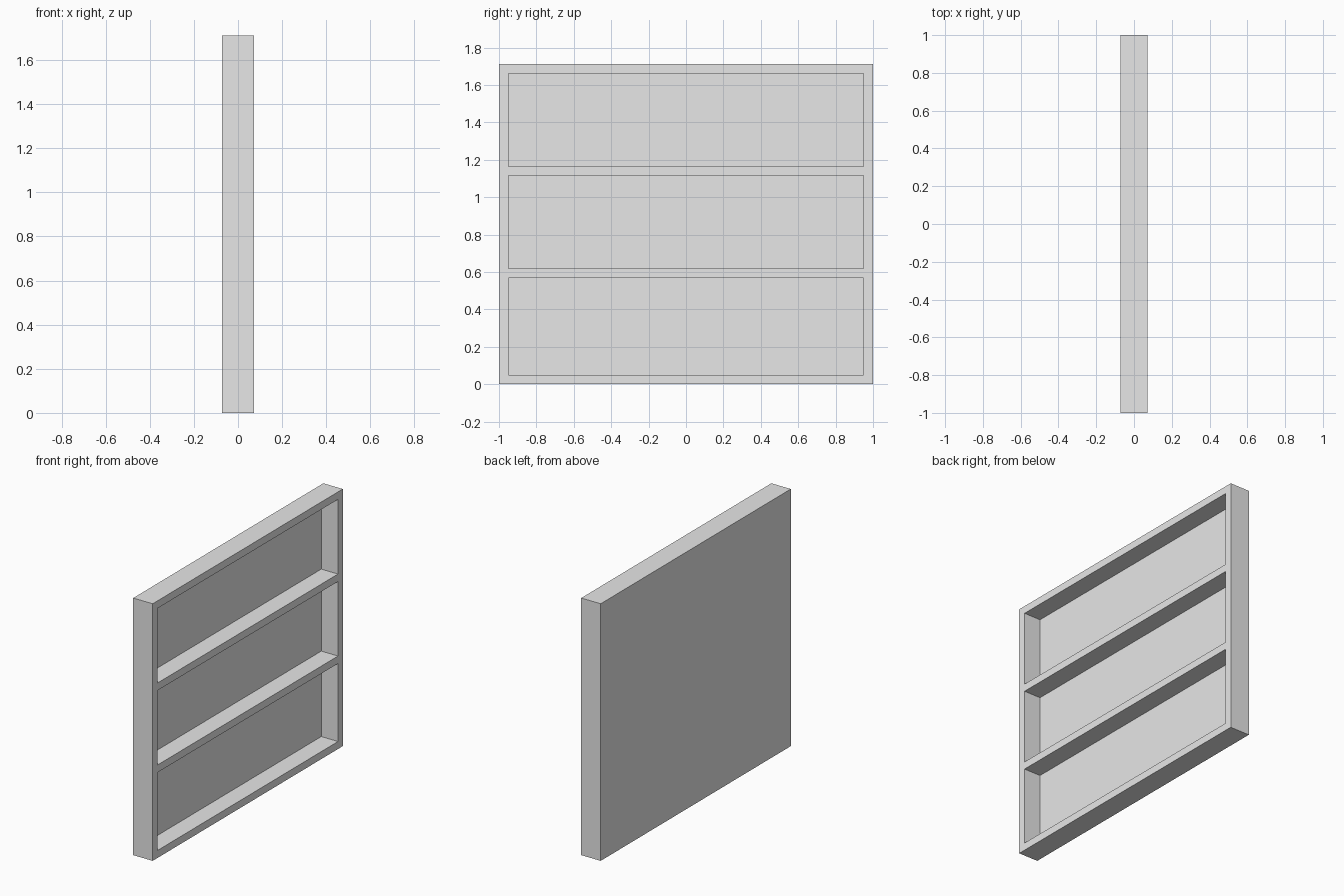
import bpy

# Remove the default cube
cube = bpy.data.objects.get("Cube")
if cube:
    bpy.data.objects.remove(cube, do_unlink=True)

# Overall sizes
DEPTH, WIDTH, HEIGHT = 0.143, 2.0, 1.712
BOARD, PANEL = 0.05, 0.02
BACK, FRONT = -DEPTH / 2, DEPTH / 2
INNER = WIDTH / 2 - BOARD

grey = bpy.data.materials.new("light_grey")
grey.use_nodes = True
grey.diffuse_color = (0.8, 0.8, 0.8, 1)
grey.node_tree.nodes["Principled BSDF"].inputs["Base Color"].default_value = (0.8, 0.8, 0.8, 1)


def board(name, x, y, z):
    """Box between the (low, high) limits on each axis."""
    limits = (x, y, z)
    bpy.ops.mesh.primitive_cube_add(size=1, location=[sum(a) / 2 for a in limits])
    ob = bpy.context.object
    ob.name = ob.data.name = name
    ob.scale = [a[1] - a[0] for a in limits]
    bpy.ops.object.transform_apply(location=False, rotation=False, scale=True)
    ob.data.materials.append(grey)
    return ob


# Full back panel
board("back_panel", (BACK, BACK + PANEL), (-WIDTH / 2, WIDTH / 2), (0, HEIGHT))

# Upright sides, full height
for name, s in (("front_side", -1), ("rear_side", 1)):
    board(name, (BACK + PANEL, FRONT), sorted((s * INNER, s * WIDTH / 2)), (0, HEIGHT))

# Horizontal boards between the sides, named with their lower edge
levels = {"bottom_board": 0, "lower_shelf": 0.569,
          "upper_shelf": 1.115, "top_board": HEIGHT - BOARD}
for name, z in levels.items():
    board(name, (BACK + PANEL, FRONT), (-INNER, INNER), (z, z + BOARD))
